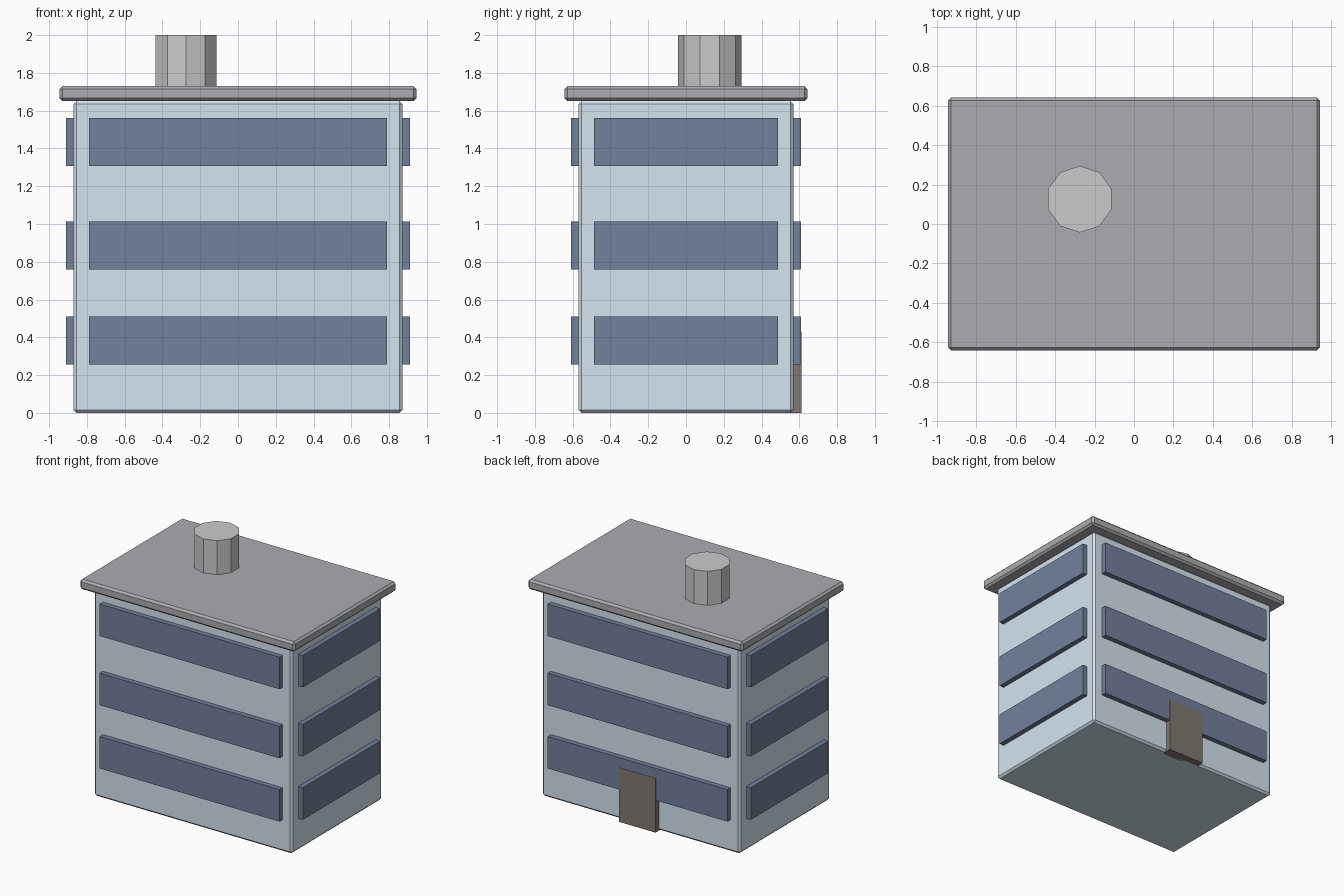
import bpy
import math

if "Cube" in bpy.data.objects:
    bpy.data.objects.remove(bpy.data.objects["Cube"])


def material(name, rgb):
    m = bpy.data.materials.new(name)
    m.diffuse_color = (*rgb, 1.0)
    m.use_nodes = True
    m.node_tree.nodes["Principled BSDF"].inputs["Base Color"].default_value = m.diffuse_color
    return m


WALL = material("wall_blue_grey", (0.66, 0.78, 0.88))
GLASS = material("window_blue", (0.17, 0.22, 0.33))
ROOF = material("roof_grey", (0.42, 0.41, 0.44))
WOOD = material("door_brown", (0.22, 0.19, 0.165))


def box(name, lo, hi, mat, bevel=0.0):
    """Axis-aligned box between two corners, with an optional chamfer."""
    bpy.ops.mesh.primitive_cube_add(size=1, location=[(a + b) / 2 for a, b in zip(lo, hi)])
    ob = bpy.context.object
    ob.name = name
    ob.scale = [b - a for a, b in zip(lo, hi)]
    bpy.ops.object.transform_apply(location=False, rotation=False, scale=True)
    ob.data.materials.append(mat)
    if bevel:
        mod = ob.modifiers.new("chamfer", 'BEVEL')
        mod.width = bevel
        mod.segments = 1
    return ob


# Main block and overhanging roof slab
BX, BY = 0.87, 0.568
box("building_body", (-BX, -BY, 0), (BX, BY, 1.652), WALL, 0.016)
box("roof_slab", (-0.945, -0.643, 1.65), (0.945, 0.643, 1.73), ROOF, 0.016)

# Window bands on all four sides of each floor
OUT, IN = 0.04, 0.04
for floor, z in enumerate((0.255, 0.758, 1.307), 1):
    top = z + 0.254
    for side, s in (("front", -1), ("back", 1)):
        y = sorted((s * (BY - IN), s * (BY + OUT)))
        box(f"window_band_{side}_{floor}", (-0.79, y[0], z), (0.79, y[1], top), GLASS)
    for side, s in (("left", -1), ("right", 1)):
        x = sorted((s * (BX - IN), s * (BX + OUT)))
        box(f"window_band_{side}_{floor}", (x[0], -0.486, z), (x[1], 0.486, top), GLASS)

# Door at the back
box("back_door", (-0.16, BY - IN, 0), (0.16, 0.611, 0.43), WOOD)

# Ten-sided roof vent
bpy.ops.mesh.primitive_cylinder_add(vertices=10, radius=0.169, depth=0.275,
                                    location=(-0.275, 0.126, 1.8625))
bpy.context.object.name = "roof_vent"
